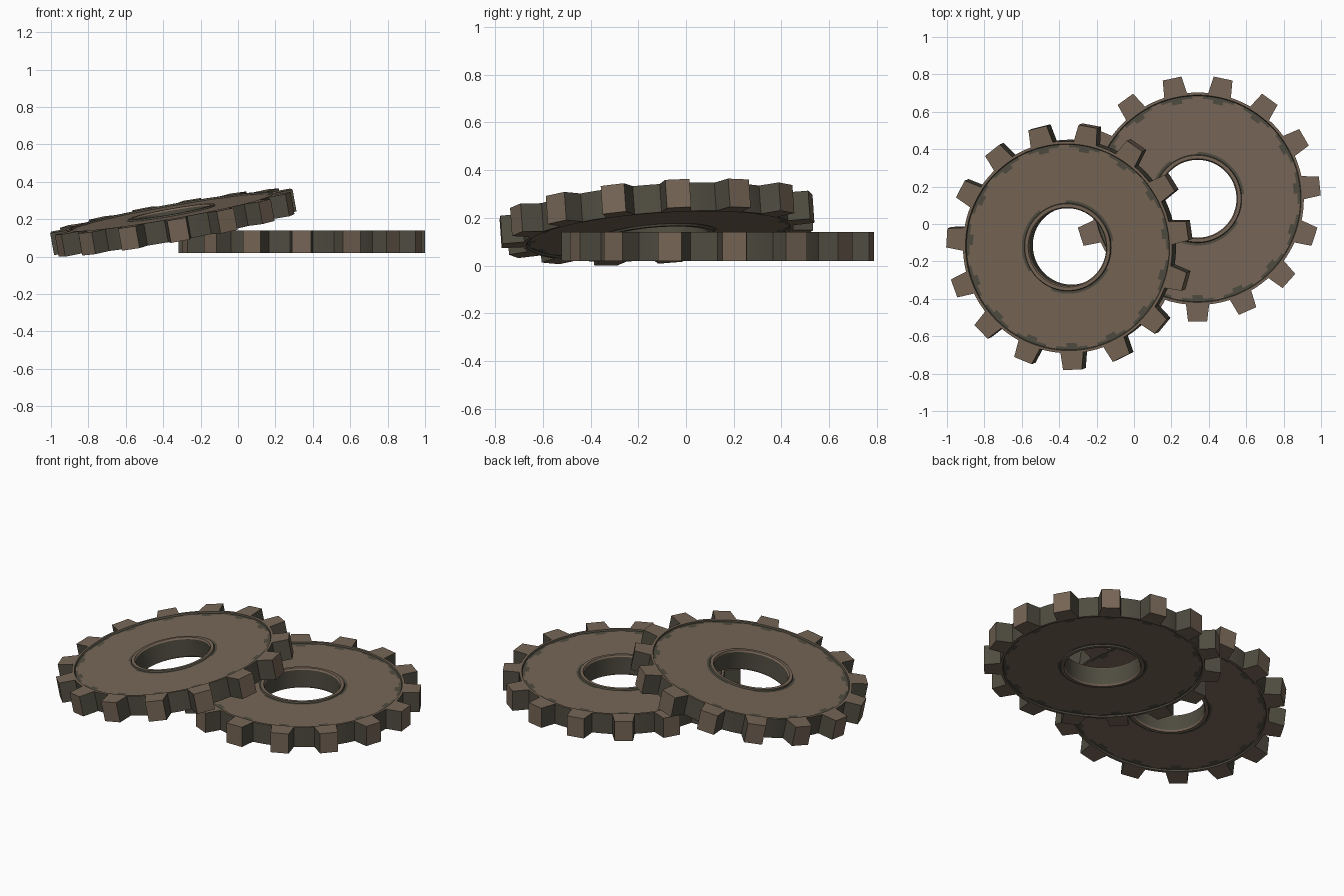
import bpy, bmesh, math
from mathutils import Vector, Matrix

if "Cube" in bpy.data.objects:
    bpy.data.objects.remove(bpy.data.objects["Cube"])

TEETH, SEG, H = 15, 120, 0.06
STEP = 2 * math.pi / TEETH


def material(name, rgb):
    m = bpy.data.materials.new(name)
    m.diffuse_color = (*rgb, 1)
    m.use_nodes = True
    m.node_tree.nodes["Principled BSDF"].inputs["Base Color"].default_value = m.diffuse_color
    return m


brown = material("rusty_brown", (0.18, 0.13, 0.092))
olive = material("dark_olive", (0.078, 0.072, 0.051))

# Upper half of the wheel section, from bore to rim: (radius, height)
half = [(0.208, 0.050), (0.214, H), (0.232, H), (0.236, 0.051), (0.250, 0.051),
        (0.515, 0.051), (0.535, 0.051), (0.550, 0.051), (0.554, H), (0.568, H)]
section = half + [(r, -z) for r, z in reversed(half)]


def worn(r, ang):
    """Dark wear patches by radius and angle on the flat faces."""
    off = abs((ang + STEP / 2) % STEP - STEP / 2)
    if 0.236 < r < 0.250:
        return math.sin(3 * ang + 0.6) > -0.55
    if 0.535 < r < 0.550:
        return off < math.radians(8)
    if 0.515 < r < 0.535:
        return off < math.radians(4)
    return 0.550 < r < 0.554 or 0.232 < r < 0.236


def gear(name, phase, matrix):
    bm = bmesh.new()

    # Wheel body: lathed section
    rings = []
    for i in range(SEG):
        a = 2 * math.pi * i / SEG
        rings.append([bm.verts.new((r * math.cos(a), r * math.sin(a), z)) for r, z in section])
    n = len(section)
    for i in range(SEG):
        p, q = rings[i], rings[(i + 1) % SEG]
        for j in range(n):
            k = (j + 1) % n
            f = bm.faces.new((p[j], q[j], q[k], p[k]))
            (r0, z0), (r1, z1) = section[j], section[k]
            wall = r0 == r1                       # bore and tooth valleys
            f.material_index = int(wall or worn((r0 + r1) / 2, 2 * math.pi * (i + 0.5) / SEG))

    # Teeth: tapered blocks with brown tips and olive flanks
    outline = [(0.556, -0.063), (0.657, -0.051), (0.657, 0.051), (0.556, 0.063)]
    for t in range(TEETH):
        rot = Matrix.Rotation(t * STEP, 3, 'Z')
        lo = [bm.verts.new(rot @ Vector((x, y, -H))) for x, y in outline]
        hi = [bm.verts.new(rot @ Vector((x, y, H))) for x, y in outline]
        bm.faces.new(hi)
        bm.faces.new(lo[::-1])
        for j in range(3):
            f = bm.faces.new((lo[j], lo[j + 1], hi[j + 1], hi[j]))
            f.material_index = int(j != 1)
        bm.faces.new((lo[3], lo[0], hi[0], hi[3]))

    bmesh.ops.recalc_face_normals(bm, faces=bm.faces)
    bm.transform(matrix @ Matrix.Rotation(phase, 4, 'Z'))
    low = min(v.co.z for v in bm.verts)
    me = bpy.data.meshes.new(name)
    bm.to_mesh(me)
    bm.free()
    me.materials.append(brown)
    me.materials.append(olive)
    ob = bpy.data.objects.new(name, me)
    bpy.context.collection.objects.link(ob)
    bpy.ops.object.select_all(action='DESELECT')
    ob.select_set(True)
    bpy.context.view_layer.objects.active = ob
    bpy.ops.object.shade_smooth_by_angle(angle=math.radians(25))
    return ob, low


# Flat gear
gear("flat_gear", math.radians(-90), Matrix.Translation((0.34, 0.135, 0.08)))

# Leaning gear, lowered until it touches the ground
tilt = Vector((0, 0, 1)).rotation_difference(Vector((-0.178, -0.07, 1))).to_matrix().to_4x4()
leaning, low = gear("leaning_gear", math.radians(-88),
                    Matrix.Translation((-0.345, -0.12, 0.18)) @ tilt)
leaning.data.transform(Matrix.Translation((0, 0, -low)))
